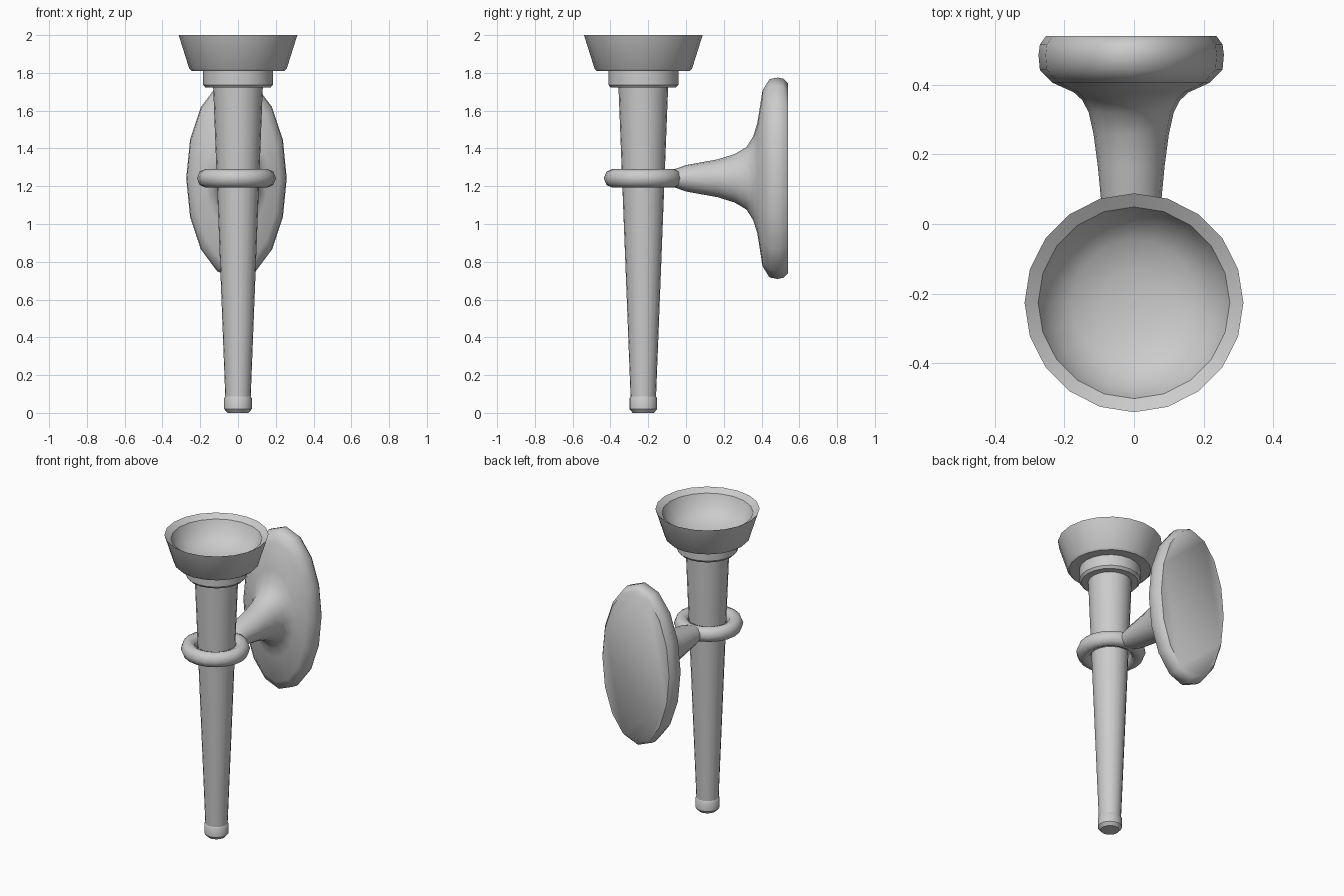
import bpy, bmesh, math
from mathutils import Vector

if "Cube" in bpy.data.objects:
    bpy.data.objects.remove(bpy.data.objects["Cube"])

AXIS_Y = -0.226      # torch axis
MX, MZ = -0.008, 1.242   # mount centre


def finish(name, bm, angle):
    bmesh.ops.remove_doubles(bm, verts=bm.verts, dist=1e-5)
    bmesh.ops.recalc_face_normals(bm, faces=bm.faces)
    me = bpy.data.meshes.new(name)
    bm.to_mesh(me)
    bm.free()
    ob = bpy.data.objects.new(name, me)
    bpy.context.collection.objects.link(ob)
    bpy.ops.object.select_all(action='DESELECT')
    ob.select_set(True)
    bpy.context.view_layer.objects.active = ob
    bpy.ops.object.shade_smooth_by_angle(angle=math.radians(angle))
    return ob


def loft(name, rings, n, place, angle, closed=False):
    """Skin elliptical rings (half width a, half width b, height h); ends are capped."""
    bm = bmesh.new()
    loops = []
    for a, b, h in rings:
        loops.append([bm.verts.new(place(a * math.cos(2 * math.pi * i / n),
                                         b * math.sin(2 * math.pi * i / n), h)) for i in range(n)])
    pairs = list(zip(loops, loops[1:]))
    if closed:
        pairs.append((loops[-1], loops[0]))
    for lo, hi in pairs:
        for i in range(n):
            j = (i + 1) % n
            bm.faces.new((lo[i], lo[j], hi[j], hi[i]))
    if not closed:
        bm.faces.new(loops[0])
        bm.faces.new(loops[-1])
    return finish(name, bm, angle)


def upright(u, v, h):
    return Vector((u, AXIS_Y + v, h))


def turned(name, profile):
    return loft(name, [(r, r, z) for r, z in profile], 20, upright, 35)


# Tapered shaft and its foot cap
turned("torch_shaft", [(0.066, 0.05), (0.132, 1.74)])
turned("foot_cap", [(0.056, 0), (0.073, 0.02), (0.073, 0.078), (0.066, 0.088)])

# Collar under the bowl
turned("collar", [(0.172, 1.722), (0.185, 1.737), (0.185, 1.82)])

# Flared bowl with a bevelled rim and dished inside
turned("bowl", [(0.246, 1.81), (0.258, 1.822), (0.314, 2.0), (0.275, 1.975),
                (0.245, 1.90), (0.18, 1.85), (0.09, 1.825), (0.02, 1.82)])

# Ring that holds the shaft
tube = [(0.162 + 0.047 * math.cos(t * math.pi / 4), MZ + 0.05 * math.sin(t * math.pi / 4))
        for t in range(8)]
loft("holder_ring", [(r, r, z) for r, z in tube], 20,
     lambda u, v, h: Vector((MX + u, AXIS_Y + v, h)), 60, closed=True)

# Oval wall plate flowing into the arm: half width, half height, y
mount = [(0.245, 0.505, 0.539), (0.262, 0.527, 0.515), (0.266, 0.533, 0.485),
         (0.262, 0.525, 0.442), (0.225, 0.465, 0.405), (0.165, 0.293, 0.378),
         (0.140, 0.220, 0.355), (0.122, 0.165, 0.32), (0.108, 0.128, 0.257),
         (0.096, 0.100, 0.167), (0.080, 0.070, 0.0), (0.068, 0.045, -0.07)]
loft("wall_plate_and_arm", mount, 16,
     lambda u, v, h: Vector((MX + u, h, MZ + v)), 50)
